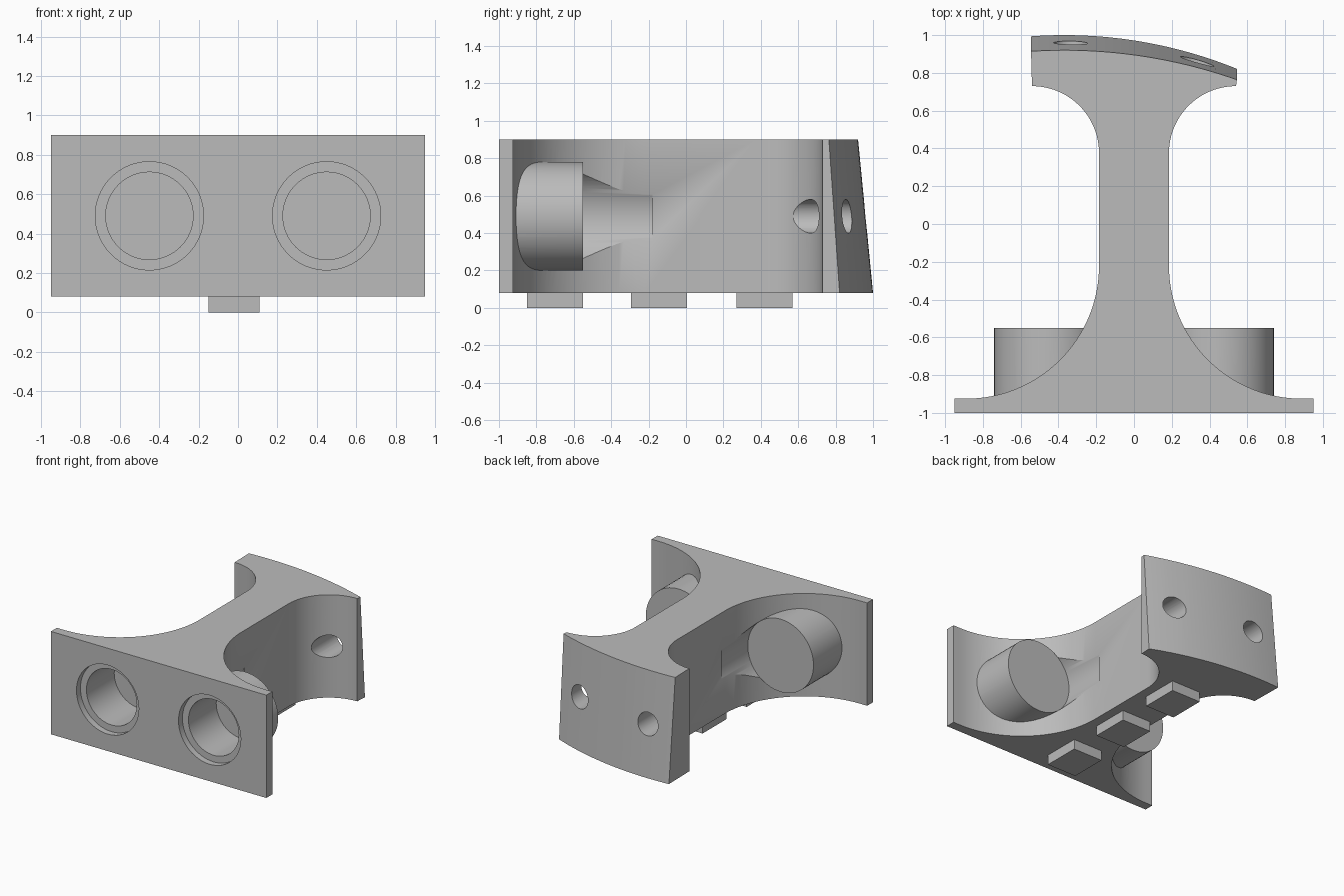
import bpy, bmesh
from math import sin, cos, pi, radians, sqrt

cube = bpy.data.objects.get("Cube")
if cube:
    bpy.data.objects.remove(cube, do_unlink=True)

Z0, Z1 = 0.08, 0.90      # underside and top of the body
MID = 0.49               # height of the bores

grey = bpy.data.materials.new("plain grey")
grey.use_nodes = True
grey.diffuse_color = (0.5, 0.5, 0.5, 1)
grey.node_tree.nodes["Principled BSDF"].inputs["Base Color"].default_value = (0.5, 0.5, 0.5, 1)


def make_object(name, bm):
    bmesh.ops.recalc_face_normals(bm, faces=bm.faces)
    mesh = bpy.data.meshes.new(name)
    bm.to_mesh(mesh)
    bm.free()
    mesh.materials.append(grey)
    obj = bpy.data.objects.new(name, mesh)
    bpy.context.collection.objects.link(obj)
    return obj


def loft(name, low, high, z0, z1):
    """Solid between two outlines with equal point counts."""
    bm = bmesh.new()
    a = [bm.verts.new((x, y, z0)) for x, y in low]
    b = [bm.verts.new((x, y, z1)) for x, y in high]
    bm.faces.new(a)
    bm.faces.new(b)
    for i in range(len(a)):
        j = (i + 1) % len(a)
        bm.faces.new((a[i], a[j], b[j], b[i]))
    return make_object(name, bm)


def rod(name, x, y0, y1, r, sides=64):
    """Cylinder lying along y."""
    ring = [(r * cos(2 * pi * i / sides), r * sin(2 * pi * i / sides)) for i in range(sides)]
    bm = bmesh.new()
    ends = [[bm.verts.new((x + u, y, MID + v)) for u, v in ring] for y in (y0, y1)]
    for e in ends:
        bm.faces.new(e)
    for i in range(sides):
        j = (i + 1) % sides
        bm.faces.new((ends[0][i], ends[0][j], ends[1][j], ends[1][i]))
    return make_object(name, bm)


def combine(target, tool, operation):
    """Apply a boolean and discard the tool."""
    mod = target.modifiers.new(operation, 'BOOLEAN')
    mod.operation, mod.solver, mod.object = operation, 'EXACT', tool
    bpy.context.view_layer.objects.active = target
    bpy.ops.object.modifier_apply(modifier=mod.name)
    bpy.data.objects.remove(tool, do_unlink=True)


def arc(cx, cy, r, a0, a1, n):
    return [(cx + r * cos(radians(a0 + (a1 - a0) * i / n)),
             cy + r * sin(radians(a0 + (a1 - a0) * i / n))) for i in range(n + 1)]


def outline(peak, radius):
    """I-shaped outline whose rear edge is a wide arc, highest left of centre."""
    side = [(0.95, -1), (0.95, -0.925)]
    side += arc(0.89, -0.22, 0.705, 270, 180, 32)
    side += arc(0.54, 0.375, 0.355, 180, 90, 24)
    rear = []
    for i in range(33):
        x = 0.545 - 1.09 * i / 32
        rear.append((x, peak - radius + sqrt(radius ** 2 - (x + 0.37) ** 2)))
    return side + rear + [(-x, y) for x, y in reversed(side)]


# Body with a leaning, curved rear flange
body = loft("bracket_body", outline(1.0, 2.43), outline(0.92, 2.76), Z0, Z1)

# Clearance grooves in the web, then the cups and their stepped bores
for x in (-0.45, 0.45):
    combine(body, rod("groove_cutter", x, -0.7, -0.18, 0.29), 'DIFFERENCE')
    combine(body, rod("cup", x, -0.97, -0.55, 0.29), 'UNION')
    combine(body, rod("recess_cutter", x, -1.1, -0.95, 0.275), 'DIFFERENCE')
    combine(body, rod("bore_cutter", x, -1.1, -0.6, 0.222), 'DIFFERENCE')

# Fixing holes through the rear flange
for x in (-0.335, 0.335):
    combine(body, rod("hole_cutter", x, 0.4, 1.2, 0.09, 40), 'DIFFERENCE')

# Plain raised pads on the underside
pads = []
for y in (-0.70, -0.145, 0.42):
    rect = [(-0.15, y - 0.15), (0.11, y - 0.15), (0.11, y + 0.15), (-0.15, y + 0.15)]
    pads.append(loft("underside_pad", rect, rect, 0, Z0))

# Smooth curves, sharp edges
bpy.ops.object.select_all(action='DESELECT')
body.select_set(True)
bpy.context.view_layer.objects.active = body
bpy.ops.object.shade_smooth_by_angle(angle=radians(30))
